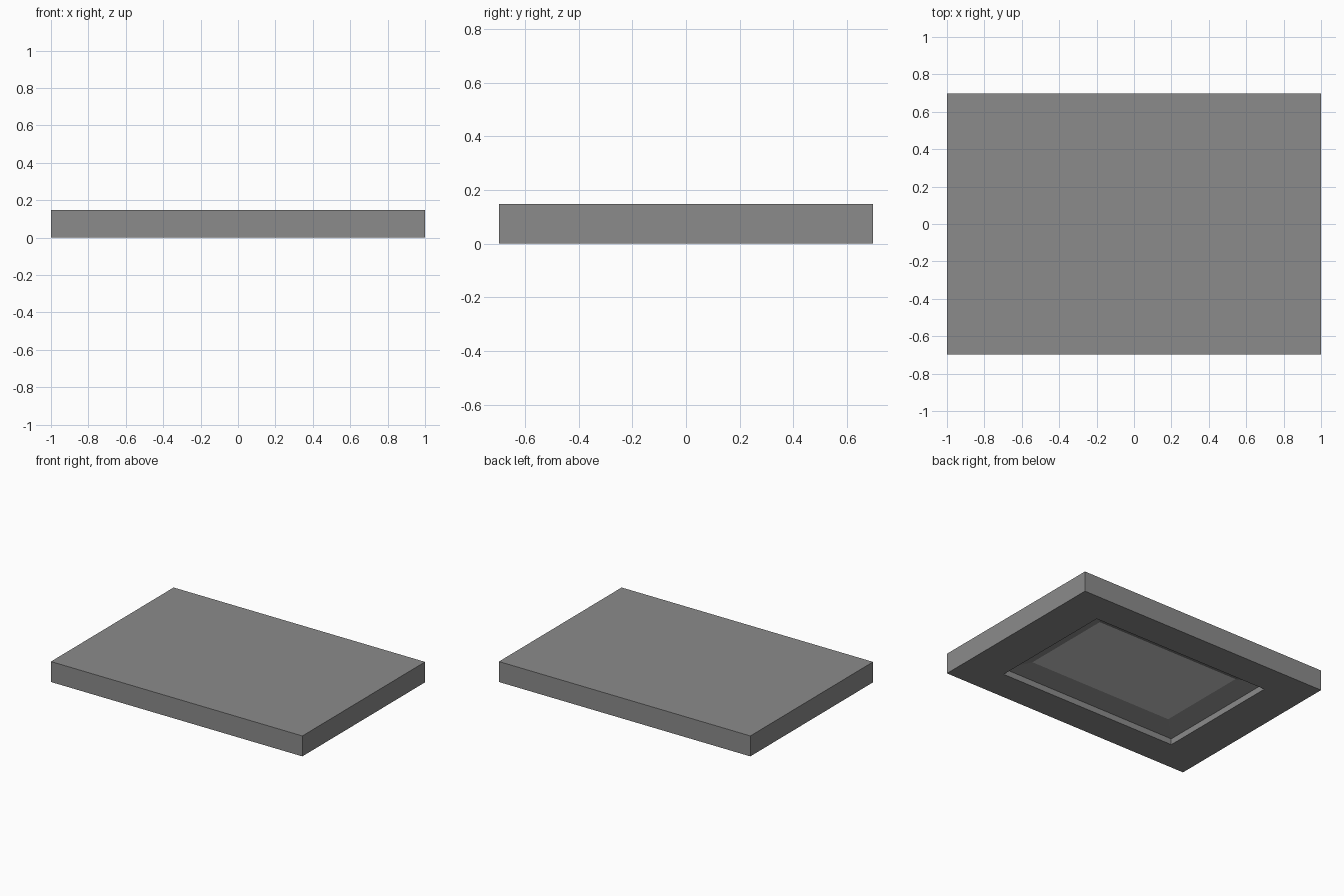
import bpy
import bmesh

cube = bpy.data.objects.get("Cube")
if cube:
    bpy.data.objects.remove(cube, do_unlink=True)


def make_material(name, value):
    mat = bpy.data.materials.new(name)
    mat.use_nodes = True
    colour = (value, value, value, 1.0)
    mat.diffuse_color = colour
    mat.node_tree.nodes["Principled BSDF"].inputs["Base Color"].default_value = colour
    return mat


def add_ring(bm, half_x, half_y, z):
    corners = ((-1, -1), (1, -1), (1, 1), (-1, 1))
    return [bm.verts.new((sx * half_x, sy * half_y, z)) for sx, sy in corners]


# Rectangular loops from the top, down the sides and up into the recess
profile = [
    (1.0, 0.697, 0.147),   # top edge
    (1.0, 0.697, 0.0),     # bottom edge
    (0.71, 0.47, 0.0),     # recess rim
    (0.71, 0.47, 0.043),   # top of recess wall
    (0.575, 0.34, 0.083),  # edge of recessed panel
]

bm = bmesh.new()
rings = [add_ring(bm, *loop) for loop in profile]
for outer, inner in zip(rings, rings[1:]):
    for i in range(4):
        j = (i + 1) % 4
        bm.faces.new((outer[i], inner[i], inner[j], outer[j]))

# Top surface and the paler panel inside the recess
bm.faces.new(rings[0])
panel = bm.faces.new(list(reversed(rings[-1])))
panel.material_index = 1
bmesh.ops.recalc_face_normals(bm, faces=bm.faces)

mesh = bpy.data.meshes.new("slab")
bm.to_mesh(mesh)
bm.free()
mesh.materials.append(make_material("mid_grey", 0.26))
mesh.materials.append(make_material("pale_grey", 0.62))
slab = bpy.data.objects.new("slab", mesh)
bpy.context.collection.objects.link(slab)
